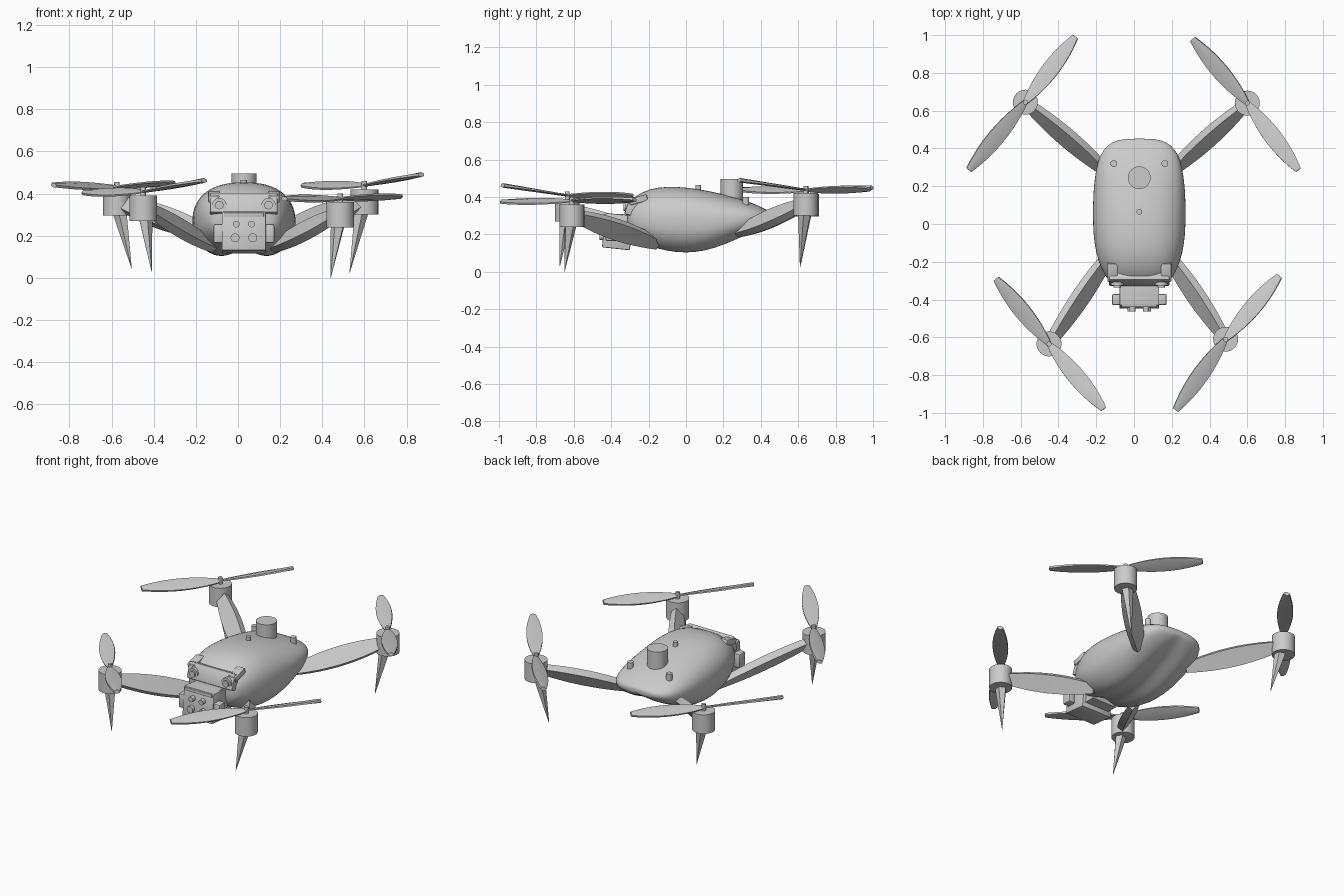
import bpy, bmesh, math
from mathutils import Vector, Matrix

cube = bpy.data.objects.get("Cube")
if cube:
    bpy.data.objects.remove(cube, do_unlink=True)

grey = bpy.data.materials.new("light_grey")
grey.use_nodes = True
grey.diffuse_color = (0.6, 0.6, 0.6, 1)
grey.node_tree.nodes["Principled BSDF"].inputs["Base Color"].default_value = (0.6, 0.6, 0.6, 1)

CX = 0.028  # centre line of the fuselage


def finish(name, bm, angle=35):
    bmesh.ops.recalc_face_normals(bm, faces=bm.faces[:])
    mesh = bpy.data.meshes.new(name)
    bm.to_mesh(mesh)
    bm.free()
    mesh.materials.append(grey)
    ob = bpy.data.objects.new(name, mesh)
    bpy.context.collection.objects.link(ob)
    bpy.ops.object.select_all(action='DESELECT')
    ob.select_set(True)
    bpy.context.view_layer.objects.active = ob
    bpy.ops.object.shade_smooth_by_angle(angle=math.radians(angle))
    return ob


def loft(name, rings, angle=35):
    """Skin a list of equal-length point rings and cap both ends."""
    bm = bmesh.new()
    rows = [[bm.verts.new(p) for p in ring] for ring in rings]
    n = len(rows[0])
    for a, b in zip(rows, rows[1:]):
        for i in range(n):
            j = (i + 1) % n
            bm.faces.new((a[i], a[j], b[j], b[i]))
    bm.faces.new(rows[0])
    bm.faces.new(rows[-1])
    return finish(name, bm, angle)


def rod(name, start, end, r1, r2=None, sides=32):
    start, end = Vector(start), Vector(end)
    axis = end - start
    bm = bmesh.new()
    rot = Vector((0, 0, 1)).rotation_difference(axis).to_matrix().to_4x4()
    bmesh.ops.create_cone(bm, cap_ends=True, segments=sides, radius1=r1,
                          radius2=r1 if r2 is None else r2, depth=axis.length,
                          matrix=Matrix.Translation((start + end) / 2) @ rot)
    return finish(name, bm)


def box(name, centre, size, tilt=0, bevel=0.0):
    bm = bmesh.new()
    bmesh.ops.create_cube(bm, size=1, matrix=Matrix.Translation(centre)
                          @ Matrix.Rotation(tilt, 4, 'X') @ Matrix.Diagonal((*size, 1)))
    if bevel:
        bmesh.ops.bevel(bm, geom=bm.edges[:], offset=bevel, segments=2,
                        affect='EDGES', profile=0.5)
    return finish(name, bm)


# Fuselage: rounded cross-sections with a groove along the belly
sections = [  # y, half width, bottom, top
    (-.315, .10, .24, .34), (-.31, .15, .20, .37), (-.28, .18, .165, .40),
    (-.20, .218, .12, .445), (-.10, .24, .09, .457), (0, .246, .08, .452),
    (.10, .246, .092, .437), (.20, .242, .128, .415), (.30, .228, .175, .387),
    (.37, .207, .215, .362), (.42, .168, .25, .338), (.446, .115, .275, .322),
    (.452, .05, .285, .312)]


def body_ring(y, hw, bottom, top):
    ring = []
    mid, half = (bottom + top) / 2, (top - bottom) / 2
    for k in range(40):
        a = math.tau * k / 40
        c, s = math.cos(a), math.sin(a)
        x = math.copysign(abs(c) ** 0.85, c)
        z = math.copysign(abs(s) ** 0.85, s)
        groove = 0.28 * half * math.exp(-(x / 0.3) ** 2) if s < 0 else 0
        ring.append((CX + hw * x, y, mid + half * z + groove))
    return ring


fuselage = loft("fuselage", [body_ring(*s) for s in sections], 80)
sub = fuselage.modifiers.new("smooth", 'SUBSURF')
sub.levels = sub.render_levels = 1

# Top fittings
rod("top_sensor", (CX, .245, .37), (CX, .245, .495), .06)
rod("top_button", (CX, .065, .42), (CX, .065, .465), .015, sides=16)
for side in (-1, 1):
    rod("rear_stud", (CX + side * .135, .32, .34), (CX + side * .135, .32, .40), .018, sides=16)

# Sensor brow and paired front sensors
box("brow_plate", (CX, -.29, .35), (.32, .05, .10), math.radians(-20), .008)
for side in (-1, 1):
    x = CX + side * .117
    box("brow_ridge", (x + side * .025, -.255, .385), (.055, .10, .035), math.radians(15), .006)
    rod("sensor_ring", (x, -.25, .345), (x, -.325, .345), .034)
    rod("sensor_lens", (x, -.32, .345), (x, -.335, .345), .02)

# Camera pod
box("camera_pod", (CX, -.365, .215), (.21, .15, .185), math.radians(-6), .006)
box("camera_roof", (CX, -.36, .30), (.19, .16, .02), 0, .004)
box("camera_mount", (CX, -.29, .22), (.17, .12, .15))
for side in (-1, 1):
    box("camera_ear", (CX + side * .12, -.40, .21), (.05, .06, .09), 0, .01)
    for z in (.19, .255):
        x = CX + side * (.042 if z < .2 else .036)
        rod("camera_knob", (x, -.42, z), (x, -.462, z), .021 if z < .2 else .016, sides=20)


# Leaf-shaped slab arm, its broad face leaning forward and up
def arm(name, start, end):
    start, end = Vector(start), Vector(end)
    d = (end - start).normalized()
    flat = Vector((d.x, d.y, 0)).normalized()
    ahead = Vector((flat.y, -flat.x, 0))
    if ahead.y > 0:
        ahead.negate()
    lean = math.radians(50)
    normal = ahead * math.sin(lean) + Vector((0, 0, math.cos(lean)))
    normal = (normal - d * normal.dot(d)).normalized()
    wide = d.cross(normal)
    rings = []
    for i in range(13):
        t = i / 12
        swell = math.sin(math.pi * (0.14 + 0.72 * t)) ** 0.8
        w, h = .054 * swell, .022 * (0.6 + 0.4 * swell)
        p = start.lerp(end, t)
        rings.append([p + wide * a * w + normal * b * h
                      for a, b in ((-1, -1), (1, -1), (1, 1), (-1, 1))])
    loft(name, rings)


# Propeller blade: long flat ellipse with a blunt tip
def blade(name, hub, tip, pitch):
    hub, tip = Vector(hub), Vector(tip)
    d = (tip - hub).normalized()
    left = Vector((-d.y, d.x, 0)).normalized()
    left = Matrix.Rotation(-math.radians(pitch), 3, d) @ left
    up = d.cross(left)
    rings = []
    for i in range(17):
        t = i / 16
        w = .046 * math.sin(math.pi * (0.06 + 0.86 * t)) ** 0.75
        h = .006 + .006 * t
        p = hub.lerp(tip, t)
        rings.append([p + left * a * w + up * b * h for a, b in
                      ((-1, -.5), (0, -1), (1, -.5), (1, .5), (0, 1), (-1, .5))])
    loft(name, rings)


# Rotors: arm root, motor x, y, motor bottom, spike tip, blade tips with pitch
rotors = {
    "front_left": ((.17, -.15, .15), (.485, -.61, .24), (.44, -.65, 0),
                   ((.22, -.985, .375), 18), ((.77, -.275, .385), 18)),
    "front_right": ((-.12, -.15, .15), (-.45, -.635, .27), (-.41, -.675, .03),
                    ((-.16, -.98, .462), 2), ((-.73, -.29, .405), 22)),
    "back_left": ((.20, .28, .215), (.60, .64, .30), (.53, .61, .025),
                  ((.87, .285, .49), 2), ((.31, .98, .44), 22)),
    "back_right": ((-.15, .28, .215), (-.575, .645, .295), (-.505, .615, .045),
                   ((-.31, .992, .45), 16), ((-.875, .285, .44), 20))}

for place, (root, motor, spike, *tips) in rotors.items():
    x, y, z = motor
    out = Vector((x - root[0], y - root[1], 0)).normalized()
    arm(place + "_arm", root, Vector((x, y, z + .06)) - out * .02)
    rod(place + "_motor", motor, (x, y, z + .12), .066)
    hub = (x, y, z + .138)
    rod(place + "_shaft", (x, y, z + .11), (x, y, z + .16), .013, sides=16)
    base = Vector(motor).lerp(Vector((spike[0], spike[1], z)), 0.2) + Vector((0, 0, .02))
    rod(place + "_landing_spike", base, spike, .036, .001, sides=5)
    for tip, pitch in tips:
        blade(place + "_blade", hub, tip, pitch)
